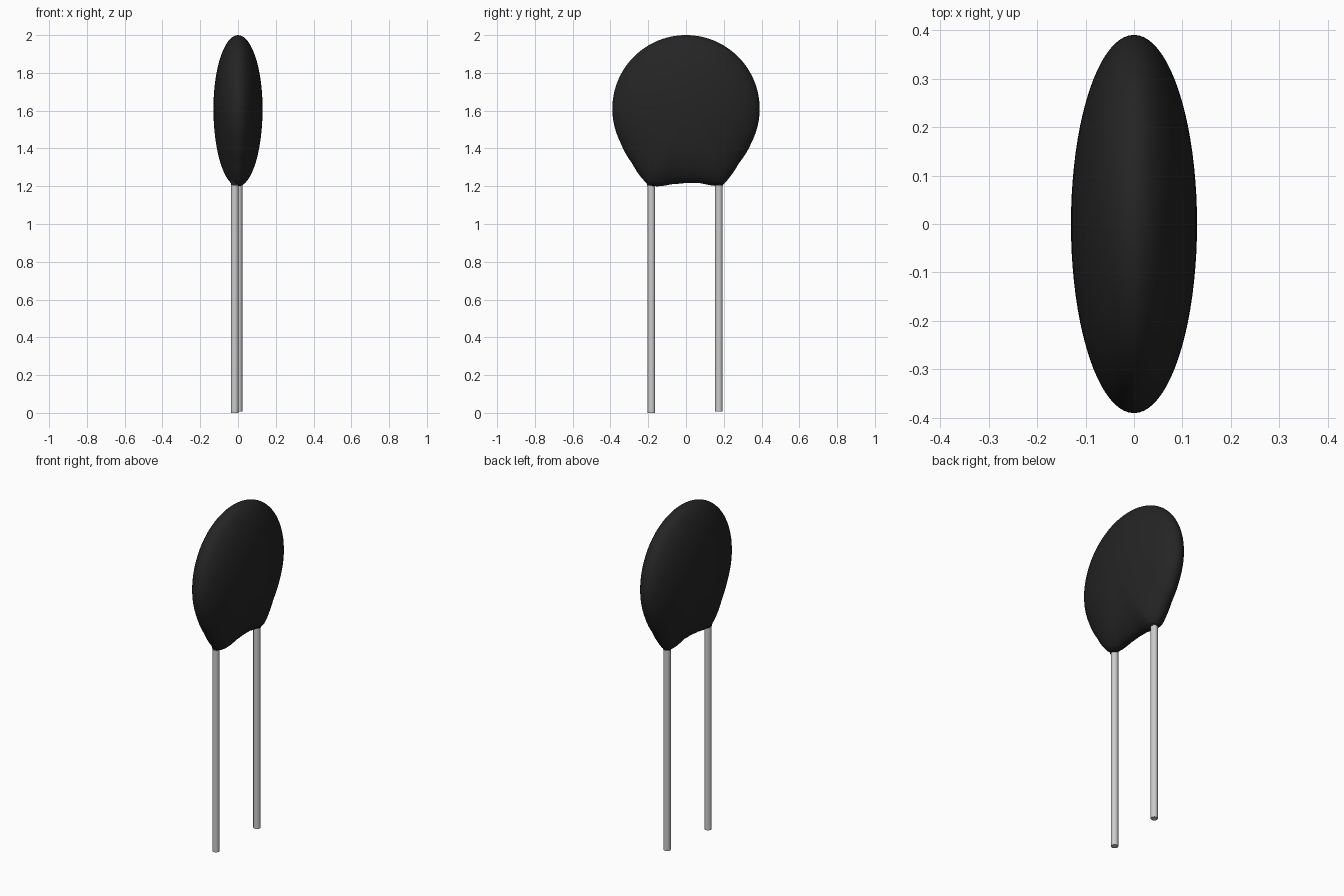
import bpy, bmesh, math
from mathutils import Matrix

if "Cube" in bpy.data.objects:
    bpy.data.objects.remove(bpy.data.objects["Cube"])


def material(name, rgb):
    m = bpy.data.materials.new(name)
    m.diffuse_color = (*rgb, 1)
    m.use_nodes = True
    m.node_tree.nodes["Principled BSDF"].inputs["Base Color"].default_value = m.diffuse_color
    return m


black = material("black coating", (0.018, 0.018, 0.018))
metal = material("tinned metal", (0.6, 0.6, 0.6))


def finish(bm, name, mat, angle):
    bmesh.ops.recalc_face_normals(bm, faces=bm.faces)
    me = bpy.data.meshes.new(name)
    bm.to_mesh(me)
    bm.free()
    ob = bpy.data.objects.new(name, me)
    bpy.context.collection.objects.link(ob)
    me.materials.append(mat)
    bpy.ops.object.select_all(action='DESELECT')
    ob.select_set(True)
    bpy.context.view_layer.objects.active = ob
    bpy.ops.object.shade_smooth_by_angle(angle=math.radians(angle))
    return ob


# Lower outline of the disc (y, z); the rest is a plain circle
R, CZ, HALF_THICK = 0.39, 1.61, 0.13
lower = [(-.346, 1.43), (-.286, 1.323), (-.228, 1.236), (-.195, 1.203), (-.148, 1.199),
         (-.074, 1.212), (0, 1.218), (.074, 1.218), (.138, 1.204), (.19, 1.2),
         (.233, 1.25), (.28, 1.323), (.346, 1.43)]
polar = [(math.atan2(y, CZ - z), math.hypot(y, CZ - z)) for y, z in lower]


def raw_radius(a):
    for (a0, r0), (a1, r1) in zip(polar, polar[1:]):
        if a0 <= a <= a1:
            return r0 + (r1 - r0) * (a - a0) / (a1 - a0)
    return R


def radius(a):
    return sum(raw_radius(a + k * 0.012) for k in range(-3, 4)) / 7


# Disc body: flattened sphere with poles on x, pulled out to the lower outline
bm = bmesh.new()
bmesh.ops.create_uvsphere(bm, u_segments=144, v_segments=40, radius=1,
                          matrix=Matrix.Rotation(math.pi / 2, 4, 'Y'))
for v in bm.verts:
    x, y, z = v.co
    r = radius(math.atan2(y, -z))
    v.co = (x * HALF_THICK, y * r, CZ + z * r)
finish(bm, "disc_body", black, 60)

# Leads, each with a small coating collar where it enters the body
for side, x, y, z0 in (("left", -0.017, -0.183, 0.0), ("right", 0.003, 0.174, 0.008)):
    top = 1.25
    bm = bmesh.new()
    bmesh.ops.create_cone(bm, cap_ends=True, segments=24, radius1=0.02, radius2=0.02,
                          depth=top - z0,
                          matrix=Matrix.Translation((x, y, (top + z0) / 2)))
    finish(bm, side + "_lead", metal, 40)
    bm = bmesh.new()
    bmesh.ops.create_cone(bm, cap_ends=True, segments=24, radius1=0.022, radius2=0.034,
                          depth=0.055, matrix=Matrix.Translation((x * 0.8, y, 1.2305)))
    finish(bm, side + "_collar", black, 40)
